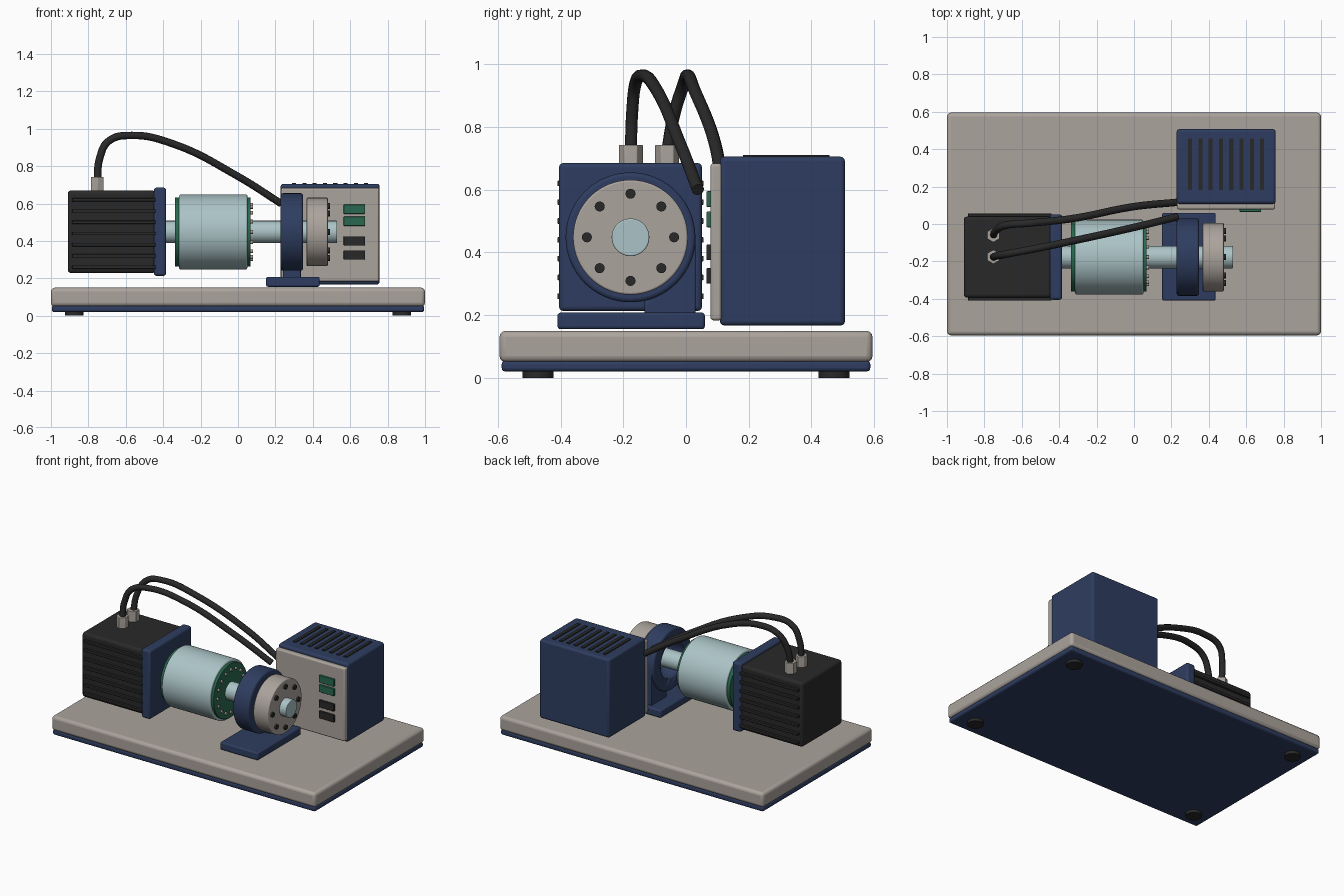
import bpy
import math
from mathutils import Vector

default_cube = bpy.data.objects.get("Cube")
if default_cube:
    bpy.data.objects.remove(default_cube, do_unlink=True)


def make_material(name, red, green, blue):
    mat = bpy.data.materials.new(name)
    mat.use_nodes = True
    color = (red, green, blue, 1)
    mat.diffuse_color = color
    shader = mat.node_tree.nodes["Principled BSDF"]
    shader.inputs["Base Color"].default_value = color
    shader.inputs["Roughness"].default_value = 0.6
    return mat


BEIGE = make_material("warm_grey", 0.41, 0.37, 0.335)
NAVY = make_material("navy_blue", 0.027, 0.046, 0.115)
BLACK = make_material("charcoal", 0.022, 0.022, 0.022)
STEEL = make_material("pale_blue_steel", 0.41, 0.55, 0.57)
GREEN = make_material("dark_green", 0.022, 0.14, 0.08)

AXIS_Y, AXIS_Z = -0.177, 0.448  # shared shaft line


def finish(obj, name, mat, bevel):
    obj.name = name
    obj.data.materials.append(mat)
    if bevel:
        mod = obj.modifiers.new("Edge", "BEVEL")
        mod.width = bevel
        mod.segments = 3
        mod.limit_method = "ANGLE"
        mod.angle_limit = math.radians(40)
    bpy.ops.object.shade_smooth_by_angle(angle=math.radians(35))
    return obj


def box(name, mat, xs, ys, zs, bevel=0.0):
    """Box spanning the given (low, high) ranges."""
    center = [(low + high) / 2 for low, high in (xs, ys, zs)]
    bpy.ops.mesh.primitive_cube_add(size=1, location=center)
    obj = bpy.context.object
    obj.scale = [high - low for low, high in (xs, ys, zs)]
    bpy.ops.object.transform_apply(location=False, rotation=False, scale=True)
    return finish(obj, name, mat, bevel)


def cylinder(name, mat, start, direction, length, radius, sides=48, bevel=0.0, turn=0.0):
    """Cylinder growing from start along 'X' or 'Z'."""
    along = Vector((1, 0, 0)) if direction == "X" else Vector((0, 0, 1))
    tilt = (0, math.pi / 2, 0) if direction == "X" else (0, 0, turn)
    bpy.ops.mesh.primitive_cylinder_add(vertices=sides, radius=radius, depth=length,
                                        location=Vector(start) + along * length / 2,
                                        rotation=tilt)
    return finish(bpy.context.object, name, mat, bevel)


def on_axis(name, mat, x_low, x_high, radius, bevel=0.0):
    return cylinder(name, mat, (x_low, AXIS_Y, AXIS_Z), "X", x_high - x_low, radius, 64, bevel)


def bolt_ring(name, mat, x, length, count, ring_radius, radius):
    for i in range(count):
        angle = math.tau * i / count
        spot = (x, AXIS_Y + ring_radius * math.cos(angle), AXIS_Z + ring_radius * math.sin(angle))
        cylinder(f"{name}_{i + 1}", mat, spot, "X", length, radius, 16)


def cut(obj, cutter):
    mod = obj.modifiers.new("Bore", "BOOLEAN")
    mod.operation = "DIFFERENCE"
    mod.object = cutter
    mod.solver = "EXACT"


def cable(name, points):
    curve = bpy.data.curves.new(name, "CURVE")
    curve.dimensions = "3D"
    curve.bevel_depth = 0.02
    curve.bevel_resolution = 3
    curve.use_fill_caps = True
    spline = curve.splines.new("BEZIER")
    spline.bezier_points.add(len(points) - 1)
    for knot, point in zip(spline.bezier_points, points):
        knot.co = point
        knot.handle_left_type = knot.handle_right_type = "AUTO"
    spline.resolution_u = 8
    curve.materials.append(BLACK)
    obj = bpy.data.objects.new(name, curve)
    bpy.context.collection.objects.link(obj)


# Base slab, underside plate and feet
box("base_slab", BEIGE, (-1, 1), (-0.595, 0.595), (0.05, 0.15), 0.02)
box("base_underplate", NAVY, (-0.995, 0.995), (-0.588, 0.588), (0.02, 0.055), 0.012)
for sx in (-1, 1):
    for sy in (-1, 1):
        cylinder("foot", BLACK, (sx * 0.875, sy * 0.472, 0), "Z", 0.025, 0.05, 32)

# Motor with cooling fins and mounting flange
box("motor_body", BLACK, (-0.91, -0.44), (AXIS_Y - 0.217, AXIS_Y + 0.217), (0.228, 0.67), 0.018)
for i in range(7):
    z = 0.26 + i * 0.06
    box(f"motor_fin_{i + 1}", BLACK, (-0.887, -0.44), (AXIS_Y - 0.233, AXIS_Y + 0.233),
        (z - 0.009, z + 0.009), 0.003)
box("motor_flange", NAVY, (-0.45, -0.384), (AXIS_Y - 0.228, AXIS_Y + 0.228), (0.213, 0.685), 0.014)

# Shaft and drum
on_axis("shaft", STEEL, -0.4, 0.53, 0.06, 0.004)
on_axis("drum", STEEL, -0.315, 0.05, 0.2, 0.008)
on_axis("drum_end_left", GREEN, 0.045, 0.068, 0.184, 0.003)
on_axis("drum_end_right", GREEN, -0.338, -0.31, 0.184, 0.003)
bolt_ring("drum_bolt", BEIGE, 0.065, 0.014, 16, 0.145, 0.01)

# Bearing housing on its pedestal, bored for the shaft
bore = on_axis("bore_cutter", NAVY, 0.1, 0.5, 0.125)
bore.hide_render = True
bore.hide_viewport = True
bore.display_type = "WIRE"
housing = on_axis("bearing_housing", NAVY, 0.228, 0.348, 0.207, 0.012)
stem = box("bearing_stem", NAVY, (0.24, 0.336), (-0.133, 0.03), (0.2, 0.44), 0.004)
cut(housing, bore)
cut(stem, bore)
box("bearing_foot", NAVY, (0.15, 0.437), (-0.41, 0.06), (0.155, 0.208), 0.01)

# Coupling disc
on_axis("coupling_disc", BEIGE, 0.367, 0.48, 0.183, 0.006)
bolt_ring("coupling_bolt", BLACK, 0.475, 0.016, 8, 0.139, 0.016)

# Control cabinet with front panel, buttons and top vents
box("cabinet", NAVY, (0.228, 0.757), (0.108, 0.507), (0.167, 0.705), 0.014)
box("cabinet_panel", BEIGE, (0.23, 0.755), (0.078, 0.115), (0.183, 0.684), 0.01)
for i, z in enumerate((0.57, 0.505, 0.4, 0.325)):
    box(f"button_{i + 1}", GREEN if i < 2 else BLACK, (0.565, 0.68), (0.065, 0.085),
        (z - 0.025, z + 0.025), 0.004)
for i in range(8):
    x = 0.3 + i * 0.055
    box(f"vent_{i + 1}", BLACK, (x - 0.011, x + 0.011), (0.182, 0.457), (0.703, 0.711))

# Cable sockets and cables
for y in (-0.176, -0.06):
    cylinder("cable_socket", BEIGE, (-0.752, y, 0.66), "Z", 0.083, 0.039, 6, 0.003)
cable("cable_front", [(-0.752, -0.176, 0.72), (-0.74, -0.172, 0.84), (-0.69, -0.162, 0.935),
                      (-0.57, -0.14, 0.964), (-0.35, -0.095, 0.92), (0, -0.018, 0.745),
                      (0.23, 0.038, 0.6)])
cable("cable_rear", [(-0.752, -0.06, 0.72), (-0.74, -0.038, 0.84), (-0.69, -0.008, 0.935),
                     (-0.57, 0.004, 0.964), (-0.35, 0.026, 0.92), (0, 0.093, 0.745),
                     (0.23, 0.116, 0.6)])
